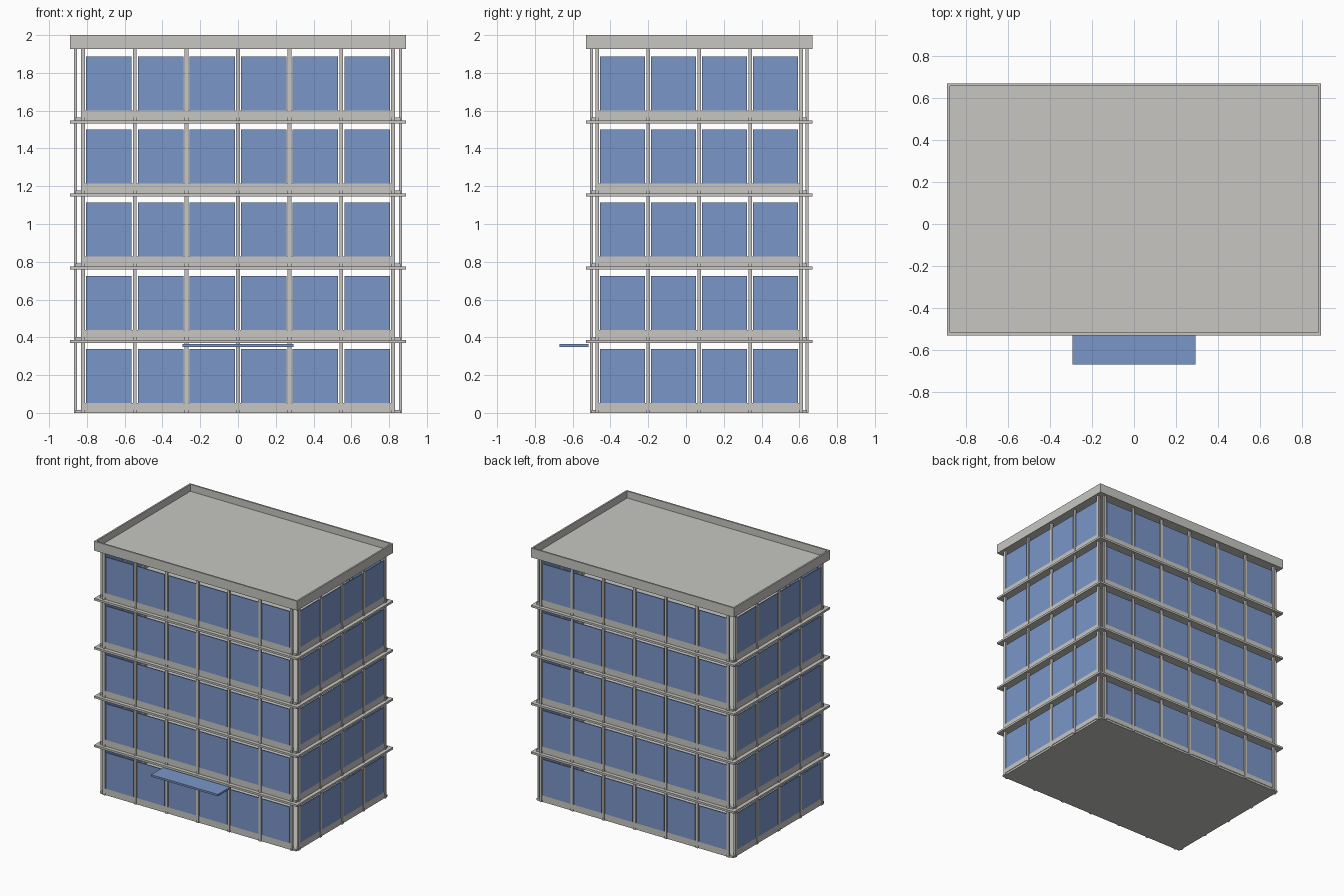
import bpy, bmesh
from mathutils import Matrix, Vector

default = bpy.data.objects.get("Cube")
if default:
    bpy.data.objects.remove(default, do_unlink=True)


def make_material(name, colour):
    mat = bpy.data.materials.new(name)
    mat.use_nodes = True
    mat.diffuse_color = (*colour, 1)
    mat.node_tree.nodes["Principled BSDF"].inputs["Base Color"].default_value = (*colour, 1)
    return mat


concrete = make_material("warm grey concrete", (0.57, 0.565, 0.54))
glass = make_material("blue glass", (0.195, 0.305, 0.578))

# Main dimensions
CENTRE_Y = 0.07
FLOORS, STOREY = 5, 0.387
ROOF_BOTTOM, TOP = 1.926, 2.0
EAVE_X, EAVE_Y = 0.89, 0.60      # half sizes of ledges and roof
WALL_X, WALL_Y = 0.86, 0.57      # half distance between wall planes
SLAB = 0.016


def add_box(bm, low, high):
    low, high = Vector(low), Vector(high)
    matrix = Matrix.Translation((low + high) / 2) @ Matrix.Diagonal((*(high - low), 1))
    return bmesh.ops.create_cube(bm, size=1, matrix=matrix)["verts"]


def finish(bm, name, mat, matrix=Matrix.Identity(4)):
    mesh = bpy.data.meshes.new(name)
    bm.to_mesh(mesh)
    bm.free()
    mesh.materials.append(mat)
    obj = bpy.data.objects.new(name, mesh)
    obj.matrix_world = matrix
    bpy.context.collection.objects.link(obj)
    return obj


def plate(name, half_x, half_y, z0, z1):
    bm = bmesh.new()
    add_box(bm, (-half_x, CENTRE_Y - half_y, z0), (half_x, CENTRE_Y + half_y, z1))
    return finish(bm, name, concrete)


def facade(side, angle, distance, bays, half_run):
    """Posts, sill panels and windows of one wall, built facing -y and turned."""
    turn = Matrix.Translation((0, CENTRE_Y, 0)) @ Matrix.Rotation(angle, 4, "Z")
    step = 2 * half_run / bays

    posts = bmesh.new()
    for i in range(bays + 1):
        x = -half_run + i * step
        add_box(posts, (x - 0.01, -distance - 0.008, 0), (x + 0.01, -distance + 0.008, ROOF_BOTTOM))
    finish(posts, side + "_posts", concrete, turn)

    sills, windows = bmesh.new(), bmesh.new()
    for floor in range(FLOORS):
        z = floor * STOREY
        add_box(sills, (-half_run, -distance - 0.004, z + SLAB),
                (half_run, -distance + 0.004, z + 0.053))
        for i in range(bays):
            x = -half_run + (i + 0.5) * step
            add_box(windows, (x - step / 2 + 0.016, -distance - 0.004, z + 0.053),
                    (x + step / 2 - 0.016, -distance + 0.004, z + 0.339))
    finish(sills, side + "_sills", concrete, turn)
    finish(windows, side + "_windows", glass, turn)


# Floor slabs with a projecting ledge under each upper one
for floor in range(FLOORS):
    z = floor * STOREY
    plate(f"floor_slab_{floor + 1}", WALL_X, WALL_Y, z, z + SLAB)
    if floor:
        plate(f"ledge_{floor}", EAVE_X, EAVE_Y, z - SLAB, z)

# Four walls
QUARTER = 1.5707963
facade("front", 0, WALL_Y, 6, 0.82)
facade("left", QUARTER, WALL_X, 4, 0.54)
facade("back", 2 * QUARTER, WALL_Y, 6, 0.82)
facade("right", 3 * QUARTER, WALL_X, 4, 0.54)

# Roof with a sunken deck inside a thin parapet
bm = bmesh.new()
add_box(bm, (-EAVE_X, CENTRE_Y - EAVE_Y, ROOF_BOTTOM), (EAVE_X, CENTRE_Y + EAVE_Y, TOP))
bm.normal_update()
deck = max(bm.faces, key=lambda f: f.calc_center_median().z)
bmesh.ops.inset_region(bm, faces=[deck], thickness=0.018)
rim = bmesh.ops.extrude_discrete_faces(bm, faces=[deck])["faces"][0]
bmesh.ops.translate(bm, verts=rim.verts, vec=(0, 0, -0.055))
bmesh.ops.recalc_face_normals(bm, faces=bm.faces)
finish(bm, "roof_and_parapet", concrete)

# Entrance canopy
bm = bmesh.new()
add_box(bm, (-0.293, -0.67, 0.35), (0.293, -0.515, 0.365))
finish(bm, "entrance_canopy", glass)
